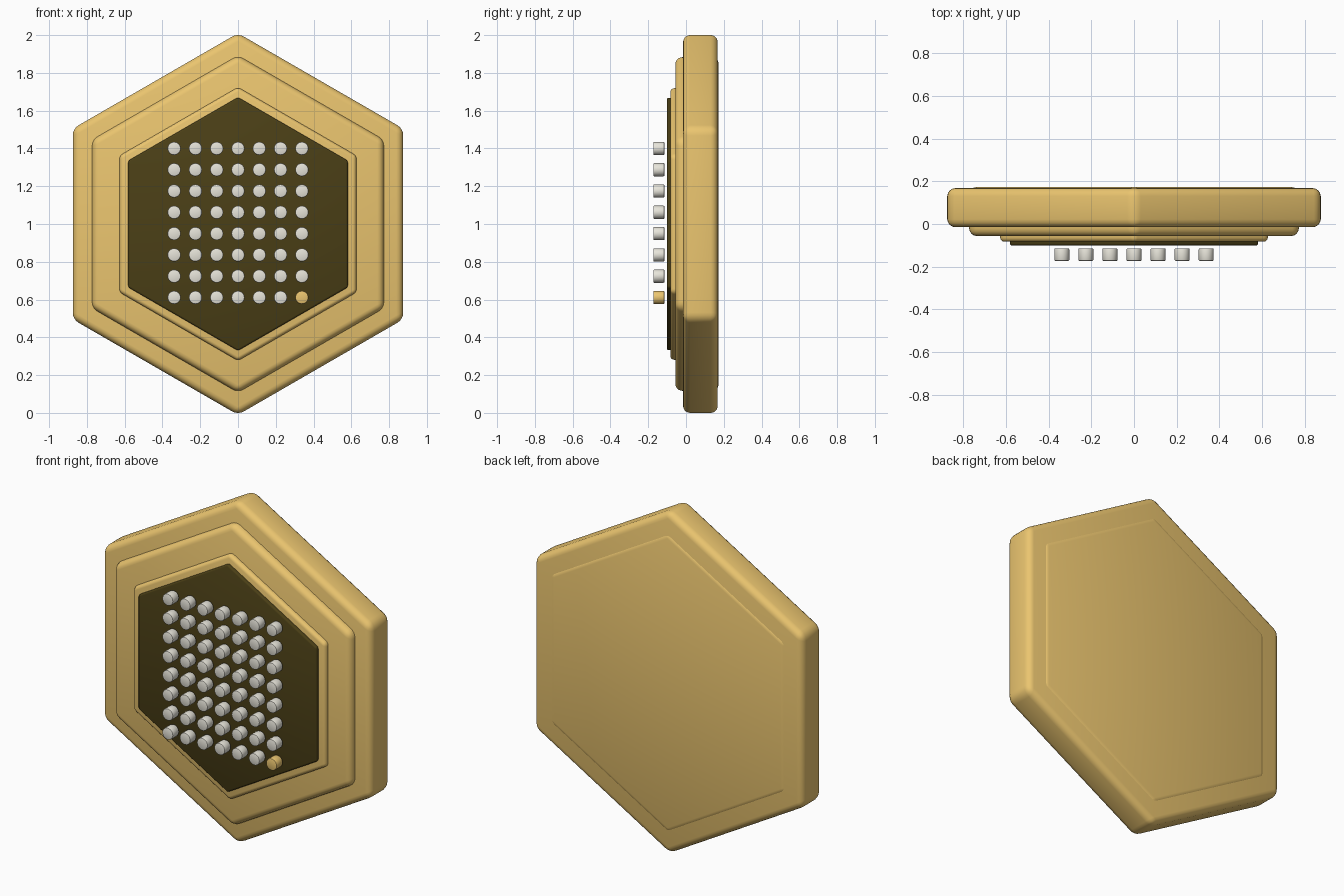
import bpy
import math

if "Cube" in bpy.data.objects:
    bpy.data.objects.remove(bpy.data.objects["Cube"])


def material(name, rgb):
    m = bpy.data.materials.new(name)
    m.diffuse_color = (*rgb, 1)
    m.use_nodes = True
    m.node_tree.nodes["Principled BSDF"].inputs["Base Color"].default_value = m.diffuse_color
    return m


gold = material("gold", (0.83, 0.56, 0.16))
dark = material("dark_panel", (0.07, 0.05, 0.008))
white = material("off_white", (0.80, 0.78, 0.70))


def prism(name, sides, radius, front, back, bevel, segments, mat, x=0, z=1.0):
    """Bevelled prism lying along y, with one corner pointing up."""
    angles = [math.pi / 2 + i * 2 * math.pi / sides for i in range(sides)]
    depth = (back - front) / 2
    verts = [(radius * math.cos(a), y, radius * math.sin(a))
             for y in (-depth, depth) for a in angles]
    faces = [tuple(range(sides))[::-1], tuple(range(sides, 2 * sides))]
    faces += [(i, (i + 1) % sides, (i + 1) % sides + sides, i + sides)
              for i in range(sides)]
    mesh = bpy.data.meshes.new(name)
    # reversed winding gives outward normals
    mesh.from_pydata(verts, [], [f[::-1] for f in faces])
    mesh.materials.append(mat)
    ob = bpy.data.objects.new(name, mesh)
    ob.location = (x, (front + back) / 2, z)
    bpy.context.collection.objects.link(ob)
    # recalculate normals for safety
    bpy.ops.object.select_all(action='DESELECT')
    bpy.context.view_layer.objects.active = ob
    ob.select_set(True)
    bpy.ops.object.mode_set(mode='EDIT')
    bpy.ops.mesh.select_all(action='SELECT')
    bpy.ops.mesh.normals_make_consistent(inside=False)
    bpy.ops.object.mode_set(mode='OBJECT')
    bev = ob.modifiers.new("Bevel", 'BEVEL')
    bev.width = bevel
    bev.segments = segments
    bev.limit_method = 'ANGLE'
    bev.angle_limit = math.radians(30)
    bpy.ops.object.modifier_apply(modifier=bev.name)
    bpy.ops.object.shade_smooth_by_angle(angle=math.radians(40))
    return ob


# Stacked hexagonal plates, the second one also shows through at the back
prism("outer_frame", 6, 1.01, -0.015, 0.168, 0.037, 4, gold)
prism("middle_frame", 6, 0.892, -0.056, 0.173, 0.035, 4, gold)
prism("inner_frame", 6, 0.724, -0.083, 0.08, 0.02, 4, gold)
prism("dark_panel", 6, 0.671, -0.101, 0.02, 0.01, 3, dark)

# Grid of small pegs, with a gold one at the lower right
for row in range(8):
    for col in range(7):
        is_gold = row == 7 and col == 6
        prism("gold_peg" if is_gold else f"peg_{row}_{col}", 24, 0.035,
              -0.173, -0.114, 0.005, 2, gold if is_gold else white,
              x=(col - 3) * 0.1127, z=1.4 - row * 0.1127)
